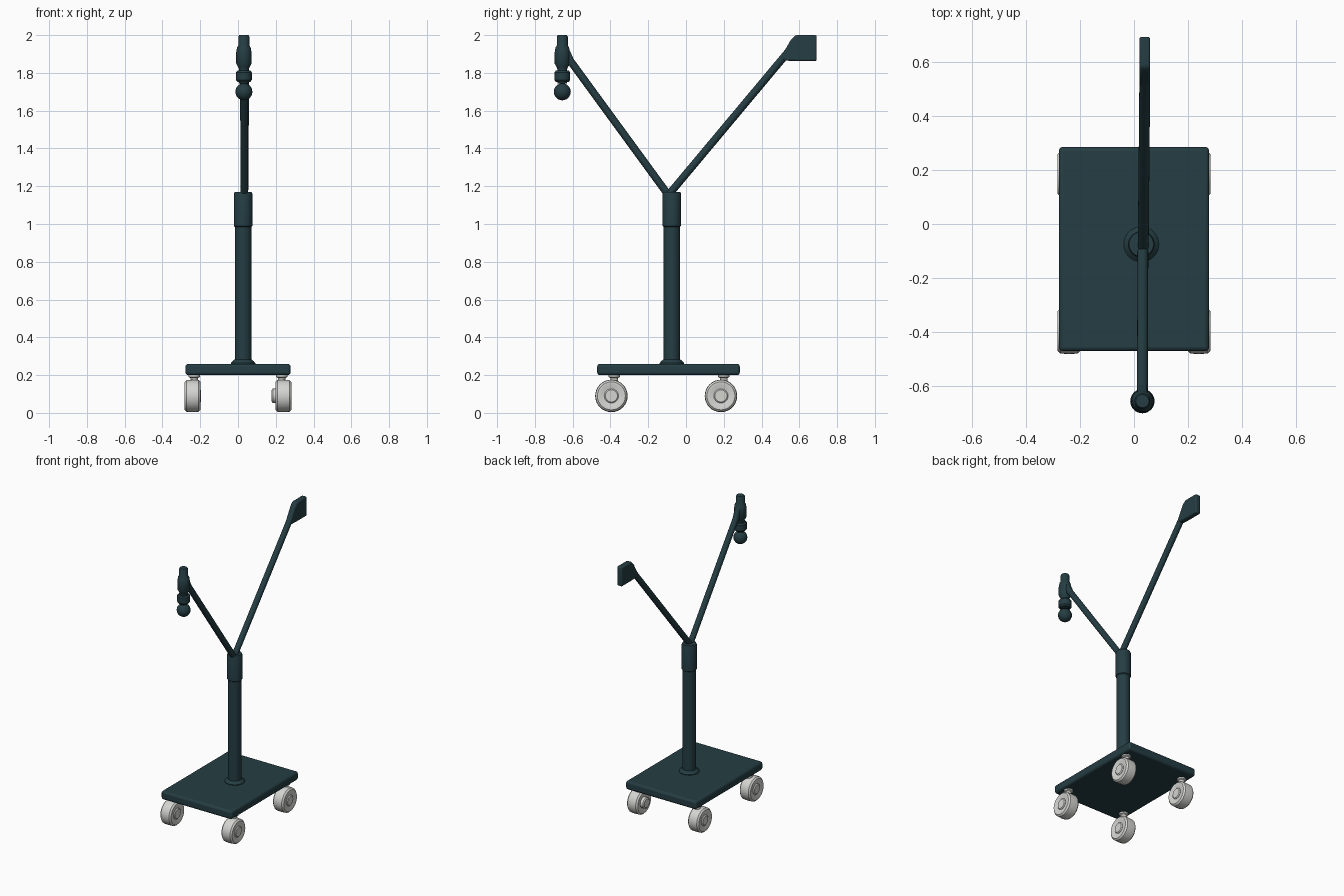
import bpy, bmesh, math
from mathutils import Vector

cube = bpy.data.objects.get("Cube")
if cube:
    bpy.data.objects.remove(cube, do_unlink=True)


def material(name, rgb):
    m = bpy.data.materials.new(name)
    m.use_nodes = True
    m.diffuse_color = (*rgb, 1)
    m.node_tree.nodes["Principled BSDF"].inputs["Base Color"].default_value = (*rgb, 1)
    return m


TEAL = material("dark teal", (0.018, 0.047, 0.056))
GREY = material("light grey", (0.66, 0.66, 0.64))


def finish(bm, name, mat, bevel=0):
    bmesh.ops.recalc_face_normals(bm, faces=bm.faces)
    mesh = bpy.data.meshes.new(name)
    bm.to_mesh(mesh)
    bm.free()
    ob = bpy.data.objects.new(name, mesh)
    bpy.context.collection.objects.link(ob)
    mesh.materials.append(mat)
    if bevel:
        mod = ob.modifiers.new("rounded edges", "BEVEL")
        mod.width, mod.segments = bevel, 3
    bpy.ops.object.select_all(action="DESELECT")
    ob.select_set(True)
    bpy.context.view_layer.objects.active = ob
    bpy.ops.object.shade_smooth_by_angle(angle=math.radians(35))
    return ob


def lathe(name, profile, origin, mat, axis=(0, 0, 1), sides=32):
    """Spin (radius, height) points round an axis through origin."""
    bm = bmesh.new()
    turn = Vector((0, 0, 1)).rotation_difference(Vector(axis))
    rings = []
    for r, h in profile:
        ring = []
        for i in range(sides):
            a = math.tau * i / sides
            p = Vector((r * math.cos(a), r * math.sin(a), h))
            ring.append(bm.verts.new(turn @ p + Vector(origin)))
        rings.append(ring)
    for lo, hi in zip(rings, rings[1:]):
        for i in range(sides):
            j = (i + 1) % sides
            bm.faces.new((lo[i], lo[j], hi[j], hi[i]))
    bm.faces.new(rings[0][::-1])
    bm.faces.new(rings[-1])
    return finish(bm, name, mat)


def prism(name, outline, depth, mat, bevel):
    """Extrude a closed outline of 3D points along depth."""
    bm = bmesh.new()
    face = bm.faces.new([bm.verts.new(p) for p in outline])
    out = bmesh.ops.extrude_face_region(bm, geom=[face])
    moved = [v for v in out["geom"] if isinstance(v, bmesh.types.BMVert)]
    bmesh.ops.translate(bm, verts=moved, vec=depth)
    return finish(bm, name, mat, bevel)


def rod(name, start, end, r, mat):
    d = Vector(end) - Vector(start)
    return lathe(name, [(r, 0), (r, d.length)], start, mat, d.normalized(), 20)


# Base platform with softened edges
prism("base_platform", [(-.278, -.47, .2), (.278, -.47, .2), (.278, .285, .2), (-.278, .285, .2)],
      (0, 0, .06), TEAL, .015)

# Column, foot collar and upper sleeve
COL = (.027, -.075, 0)
lathe("column_collar", [(.065, .255), (.065, .264), (.055, .275), (.046, .282)], COL, TEAL)
lathe("column", [(.044, .25), (.044, 1.0)], COL, TEAL)
lathe("column_sleeve", [(.044, .985), (.049, .99), (.049, 1.16), (.045, 1.17)], COL, TEAL)

# Two arms forming a Y
rod("front_arm", (.033, -.08, 1.135), (.031, -.635, 1.895), .02, TEAL)
rod("rear_arm", (.034, -.1, 1.145), (.04, .55, 1.922), .02, TEAL)

# Flat plate on the rear arm
prism("rear_plate", [(.02, y, z) for y, z in
      [(.50, 1.88), (.52, 1.865), (.585, 1.863), (.692, 1.863), (.692, 2.0), (.58, 2.0), (.555, 1.975)]],
      (.04, 0, 0), TEAL, .009)

# Hanging head on the front arm
HEAD = (.031, -.655, 0)
lathe("head_body", [(.026, 1.745), (.026, 1.82), (.03, 1.83), (.041, 1.85), (.041, 1.905),
                    (.036, 1.935), (.029, 1.945), (.029, 1.992), (.024, 2.0)], HEAD, TEAL)
lathe("head_ring", [(.034, 1.752), (.042, 1.762), (.042, 1.803), (.034, 1.812)], HEAD, TEAL)
ball = [(.045 * math.sin(a), 1.7 - .045 * math.cos(a))
        for a in [math.pi * (.02 + .96 * i / 14) for i in range(15)]]
lathe("head_ball", ball, HEAD, TEAL)
prism("head_joint", [(.013, y, z) for y, z in
      [(-.68, 1.87), (-.60, 1.83), (-.585, 1.85), (-.62, 1.93), (-.66, 1.94)]],
      (.036, 0, 0), TEAL, .008)

# Four casters: tyre with recessed sides, hubs and swivel stem
TYRE = [(.045, -.036), (.06, -.042), (.074, -.042), (.084, -.032),
        (.086, 0), (.084, .032), (.074, .042), (.06, .042), (.045, .036)]
for side, sx in (("left", 1), ("right", -1)):
    for end, y in (("front", -.395), ("rear", .185)):
        x = sx * .24
        name = f"{end}_{side}_caster"
        lathe(name + "_wheel", TYRE, (x, y, .09), GREY, (1, 0, 0))
        inner = -.062 if sx > 0 else -.043
        lathe(name + "_hub", [(.03, inner), (.038, inner + .006), (.038, .038), (.032, .043)],
              (x, y, .09), GREY, (1, 0, 0), 24)
        lathe(name + "_stem", [(.02, .15), (.02, .185), (.03, .19), (.03, .203)],
              (x - sx * .008, y + .015, 0), GREY, sides=20)
